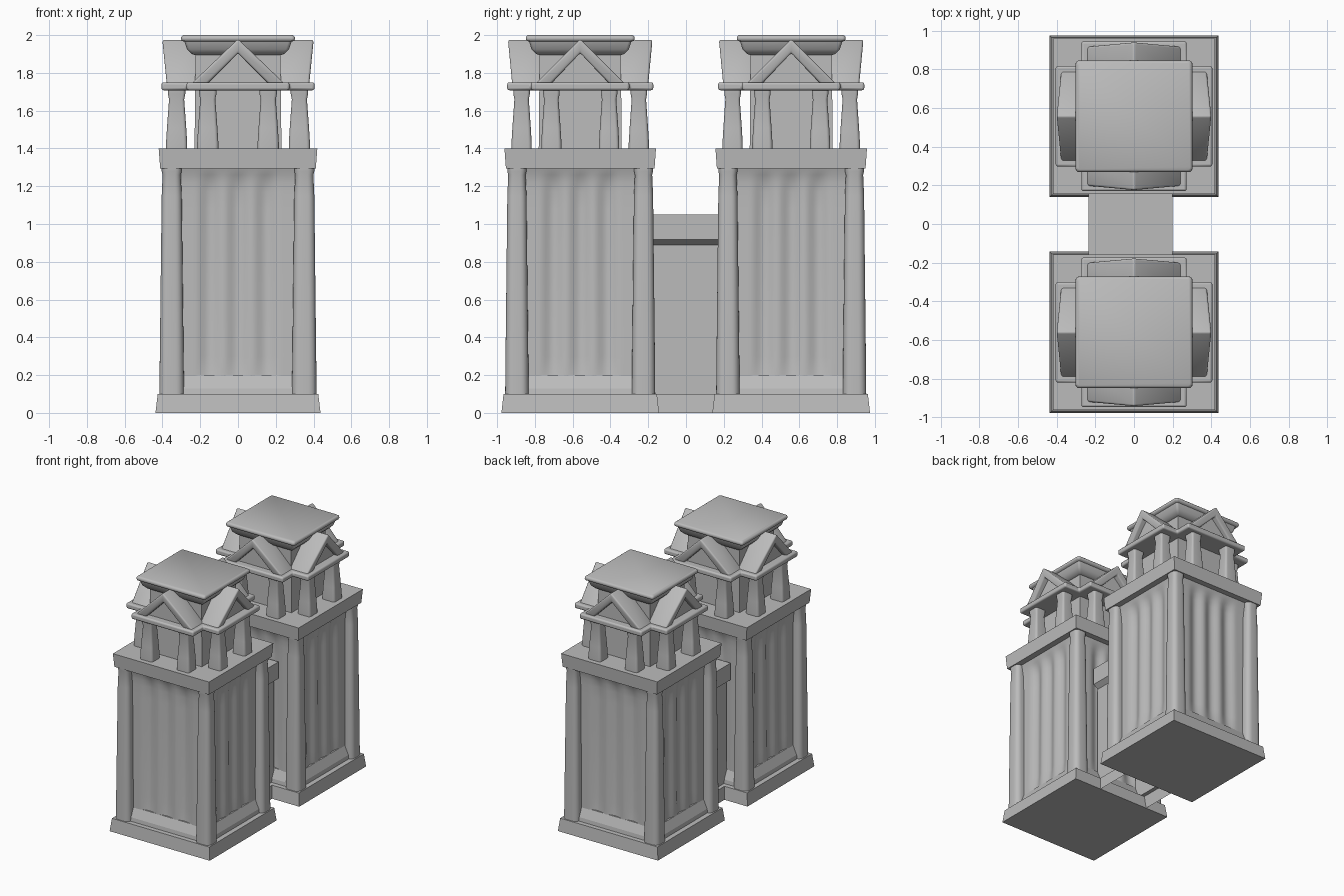
import bpy
import bmesh
import math
from mathutils import Matrix, Vector

cube = bpy.data.objects.get("Cube")
if cube:
    bpy.data.objects.remove(cube, do_unlink=True)

stone = bpy.data.materials.new("grey_stone")
stone.use_nodes = True
GREY = (0.5, 0.5, 0.5, 1)
stone.diffuse_color = GREY
stone.node_tree.nodes["Principled BSDF"].inputs["Base Color"].default_value = GREY


def finish(name, bm, place, bevel=0, smooth=0):
    """Turn a bmesh into a placed, shaded object."""
    bmesh.ops.recalc_face_normals(bm, faces=bm.faces)
    mesh = bpy.data.meshes.new(name)
    bm.to_mesh(mesh)
    bm.free()
    mesh.materials.append(stone)
    obj = bpy.data.objects.new(name, mesh)
    obj.matrix_world = place
    bpy.context.collection.objects.link(obj)
    if bevel:
        mod = obj.modifiers.new("soft_edges", "BEVEL")
        mod.width = bevel
        mod.segments = 3
    if smooth:
        bpy.ops.object.select_all(action="DESELECT")
        obj.select_set(True)
        bpy.context.view_layer.objects.active = obj
        bpy.ops.object.shade_smooth_by_angle(angle=math.radians(smooth))
    return obj


def skin(rings):
    """Join closed rings of points into a capped solid."""
    bm = bmesh.new()
    loops = [[bm.verts.new(p) for p in ring] for ring in rings]
    n = len(loops[0])
    for low, high in zip(loops, loops[1:]):
        for i in range(n):
            j = (i + 1) % n
            bm.faces.new((low[i], low[j], high[j], high[i]))
    bm.faces.new(loops[0])
    bm.faces.new(loops[-1])
    return bm


def loft(name, sections, place, at=(0, 0), rounding=0, **style):
    """Stack square (half width, height) sections, with optional round corners."""
    rings = []
    for r, z in sections:
        ring = []
        for k in range(4):
            if rounding:
                c = r * (1 - rounding)
                turn = Matrix.Rotation(k * math.pi / 2, 2)
                arc = [i * math.pi / 10 for i in range(6)]
                ring += [turn @ Vector((c + (r - c) * math.cos(a), c + (r - c) * math.sin(a)))
                         for a in arc]
            else:
                ring.append(Matrix.Rotation(k * math.pi / 2, 2) @ Vector((r, r)))
        rings.append([(at[0] + p.x, at[1] + p.y, z) for p in ring])
    return finish(name, skin(rings), place, **style)


def fluted_shaft(name, place):
    """Square shaft with three shallow flutes on each side."""
    levels = [(0.352, 0.1, 0), (0.352, 0.19, 0.6), (0.35, 0.3, 1), (0.345, 1.08, 1),
              (0.345, 1.17, 0.9), (0.347, 1.22, 0.6), (0.353, 1.26, 0.2), (0.362, 1.285, 0),
              (0.366, 1.3, 0)]
    steps = 40
    rings = []
    for r, z, depth in levels:
        ring = []
        for side in range(4):
            turn = Matrix.Rotation(side * math.pi / 2, 3, "Z")
            for i in range(steps):
                t = 2 * i / steps - 1
                u = t / 0.65
                cut = 0.012 * depth * (1 + math.cos(3 * math.pi * u)) if abs(u) < 1 else 0
                ring.append(turn @ Vector((t * r, cut - r, z)))
        rings.append(ring)
    finish(name, skin(rings), place, smooth=40)


def gable_part(name, outline, inner, outer, lean, place, **style):
    """Extrude an (x, z) outline towards the front, leaning out at the top."""
    rings = [[(x, -inner, z) for x, z in outline],
             [(x, -outer - lean * (z - 1.75), z) for x, z in outline]]
    finish(name, skin(rings), place, **style)


RAFTERS = [(-0.25, 1.74), (0, 1.98), (0.25, 1.74), (0.165, 1.74), (0, 1.905), (-0.165, 1.74)]
TYMPANUM = [(-0.18, 1.745), (0, 1.92), (0.18, 1.745)]

for side, y in (("front", -0.56), ("back", 0.557)):
    place = Matrix.Translation((0, y, 0)) @ Matrix.Diagonal((1, 0.955, 1, 1))

    # Plinth, sill, shaft and cornice
    loft(side + "_plinth", [(0.437, 0), (0.425, 0.1)], place)
    loft(side + "_sill", [(0.386, 0.1), (0.382, 0.13), (0.35, 0.2)], place)
    fluted_shaft(side + "_fluted_shaft", place)
    loft(side + "_cornice", [(0.412, 1.295), (0.42, 1.4)], place)

    # Rounded columns on the shaft corners
    for sx in (-1, 1):
        for sy in (-1, 1):
            loft(side + "_corner_column",
                 [(0.065, 0.1), (0.063, 0.3), (0.053, 1.15), (0.048, 1.26), (0.053, 1.28), (0.053, 1.3)],
                 place, at=(sx * 0.351, sy * 0.351), rounding=0.65, smooth=40)

    # Lantern core and flared cap
    loft(side + "_lantern_core", [(0.23, 1.4), (0.225, 1.92)], place)
    loft(side + "_cap", [(0.222, 1.893), (0.245, 1.9), (0.27, 1.925), (0.283, 1.965),
                         (0.298, 1.97), (0.302, 1.98), (0.3, 1.992), (0.29, 2)],
         place, rounding=0.06, smooth=50)

    # Cross-shaped entablature
    arm, half = 0.405, 0.272
    corner = [(arm, -half), (arm, half), (half, half)]
    plan = []
    for k in range(4):
        turn = Matrix.Rotation(k * math.pi / 2, 2)
        plan += [turn @ Vector(p) for p in corner]
    finish(side + "_entablature", skin([[(p.x, p.y, z) for p in plan] for z in (1.708, 1.75)]),
           place, bevel=0.012, smooth=40)

    # Four porticoes, each with two pillars and a gable
    for k in range(4):
        spot = place @ Matrix.Rotation(k * math.pi / 2, 4, "Z")
        for x in (-0.16, 0.16):
            loft(side + "_portico_pillar",
                 [(0.056, 1.39), (0.056, 1.43), (0.051, 1.51), (0.04, 1.66), (0.046, 1.69), (0.046, 1.715)],
                 spot, at=(x, -0.325), rounding=0.35, smooth=40)
        gable_part(side + "_gable_rafters", RAFTERS, 0.2, 0.378, 0.1, spot, bevel=0.012, smooth=100)
        gable_part(side + "_tympanum", TYMPANUM, 0.2, 0.345, 0, spot)

# Wall linking the towers, open underneath, with a footing and an overhanging parapet
half_profile = [(0.218, 0), (0.21, 0.1), (0.18, 0.1), (0.18, 0.89), (0.218, 0.918), (0.218, 1.05)]
profile = half_profile + [(-x, z) for x, z in reversed(half_profile)]
wall = skin([[(x, y, z) for x, z in profile] for y in (-0.22, 0.22)])
wall.normal_update()
bmesh.ops.recalc_face_normals(wall, faces=wall.faces)
hidden = [f for f in wall.faces if len(f.verts) > 4 or all(v.co.z == 0 for v in f.verts)]
bmesh.ops.delete(wall, geom=hidden, context="FACES")
finish("linking_wall", wall, Matrix.Translation((-0.018, 0, 0)))
